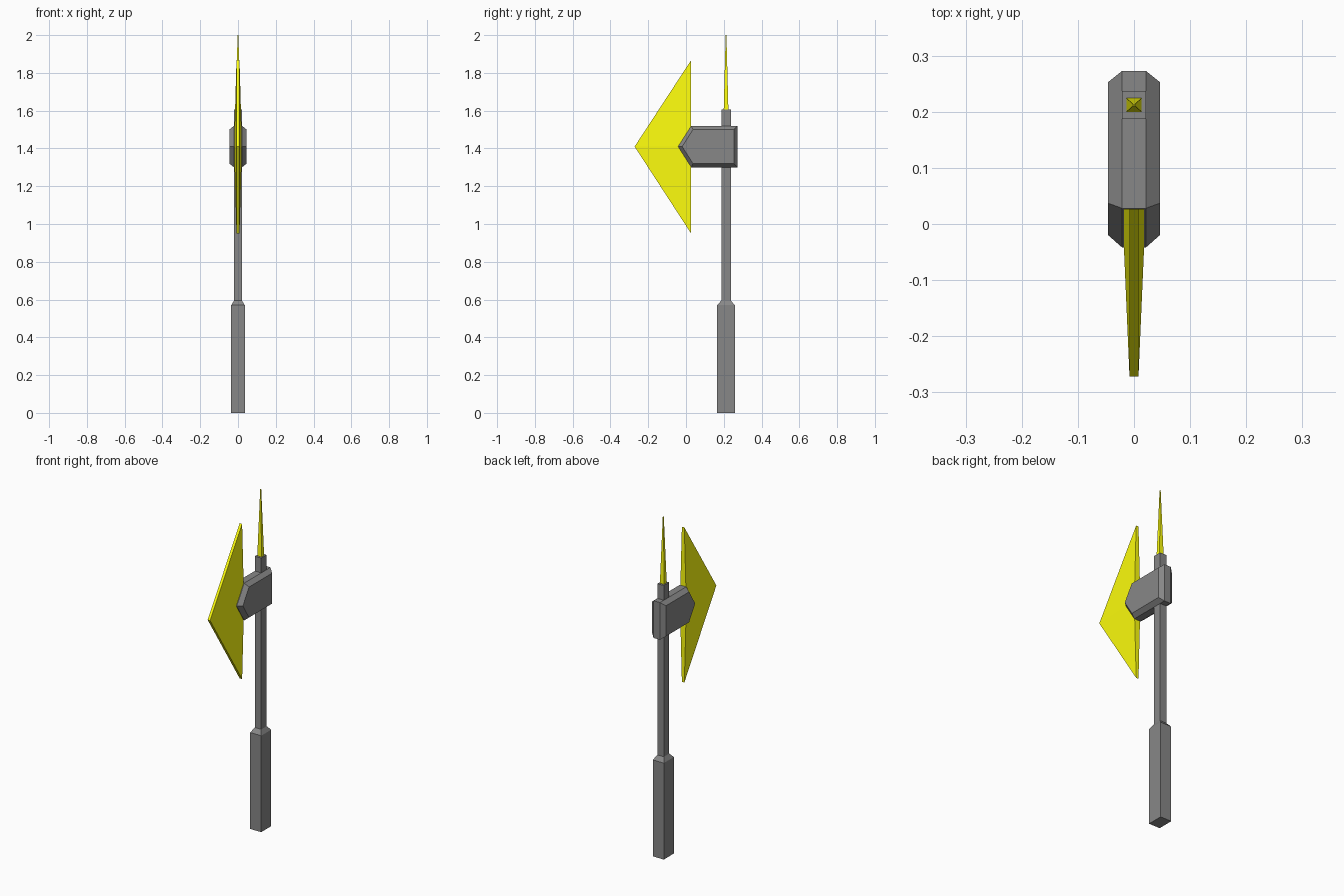
import bpy
import bmesh

if "Cube" in bpy.data.objects:
    bpy.data.objects.remove(bpy.data.objects["Cube"])


def material(name, color):
    mat = bpy.data.materials.new(name)
    mat.diffuse_color = (*color, 1)
    mat.use_nodes = True
    mat.node_tree.nodes["Principled BSDF"].inputs["Base Color"].default_value = mat.diffuse_color
    return mat


def build(name, rings, mat, ridge=None):
    """Loft a closed solid through rings; ridge splits both caps between two ring points."""
    n = len(rings[0])
    bm = bmesh.new()
    loops = [[bm.verts.new(p) for p in ring] for ring in rings]
    for a, b in zip(loops, loops[1:]):
        for i in range(n):
            j = (i + 1) % n
            bm.faces.new((a[i], a[j], b[j], b[i]))
    for loop in (loops[0], loops[-1]):
        cap = bm.faces.new(loop)
        if ridge:
            bmesh.utils.face_split(cap, loop[ridge[0]], loop[ridge[1]])
    bmesh.ops.recalc_face_normals(bm, faces=bm.faces)
    mesh = bpy.data.meshes.new(name)
    bm.to_mesh(mesh)
    bm.free()
    mesh.materials.append(mat)
    obj = bpy.data.objects.new(name, mesh)
    bpy.context.collection.objects.link(obj)
    return obj


def rect(hx, hy, z, y=0.212):
    return [(-hx, y - hy, z), (hx, y - hy, z), (hx, y + hy, z), (-hx, y + hy, z)]


def at_x(x, profile):
    return [(x, y, z) for y, z in profile]


yellow = material("yellow", (1.0, 1.0, 0.004))
dark_grey = material("dark_grey", (0.245, 0.245, 0.245))

# Grip tapering into the slim shaft
build("handle", [rect(0.036, 0.047, 0), rect(0.036, 0.047, 0.57),
                 rect(0.021, 0.025, 0.595), rect(0.021, 0.025, 1.607)], dark_grey)

# Spike on top of the shaft
build("top_spike", [rect(0.014, 0.0125, 1.6), rect(0.002, 0.002, 2.0)], yellow)

# Chamfered five-sided head block
outer = [(0.273, 1.30), (0.273, 1.52), (0.028, 1.52), (-0.042, 1.41), (0.028, 1.30)]
inset = [(0.253, 1.32), (0.253, 1.50), (0.037, 1.50), (-0.02, 1.41), (0.037, 1.32)]
build("head_block", [at_x(-0.046, inset), at_x(-0.021, outer),
                     at_x(0.021, outer), at_x(0.046, inset)], dark_grey)

# Triangular blade, thickest at the middle of its back edge, ridged from there to the tip
blade_profile = [(0.027, 0.95), (0.027, 1.41), (0.027, 1.867), (-0.272, 1.41)]


def blade_side(s):
    return [(s * (0.021 if i == 1 else 0.008), y, z) for i, (y, z) in enumerate(blade_profile)]


build("blade", [blade_side(-1), blade_side(1)], yellow, ridge=(1, 3))
